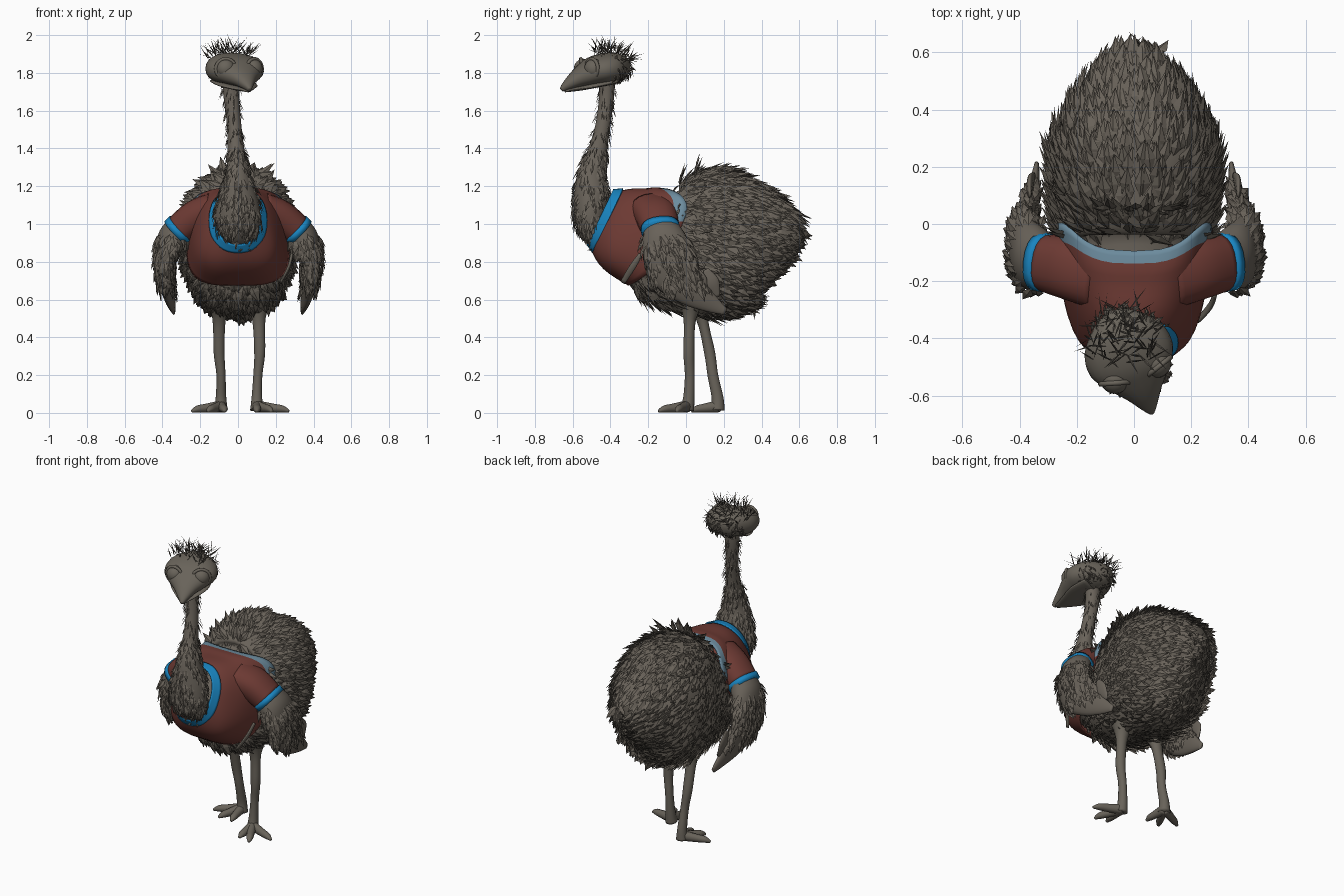
import bpy, bmesh, math, random
from mathutils import Vector, Matrix

random.seed(4)
cube = bpy.data.objects.get("Cube")
if cube:
    bpy.data.objects.remove(cube)


def material(name, rgb):
    m = bpy.data.materials.new(name)
    m.use_nodes = True
    m.diffuse_color = (*rgb, 1)
    bsdf = next(n for n in m.node_tree.nodes if n.type == 'BSDF_PRINCIPLED')
    bsdf.inputs["Base Color"].default_value = (*rgb, 1)
    bsdf.inputs["Roughness"].default_value = 0.9
    return m


PLUMAGE = material("grey brown plumage", (.14, .122, .1))
SKIN = material("warm grey skin", (.14, .125, .102))
HAIR = material("dark hair", (.1, .088, .073))
RED = material("brick red cloth", (.155, .043, .034))
BLUE = material("bright blue trim", (.01, .235, .53))
STEEL = material("pale steel blue trim", (.15, .26, .34))
X, Y, Z = Vector((1, 0, 0)), Vector((0, 1, 0)), Vector((0, 0, 1))


def finish(name, bm, mat, smooth=True):
    me = bpy.data.meshes.new(name)
    bm.to_mesh(me)
    bm.free()
    me.materials.append(mat)
    for p in me.polygons:
        p.use_smooth = smooth
    ob = bpy.data.objects.new(name, me)
    bpy.context.collection.objects.link(ob)
    return ob


def spline(rows, steps):
    """Catmull-Rom through rows of any dimension."""
    rows = [Vector(r) for r in rows]
    out = []
    for i in range(len(rows) - 1):
        p0, p1 = rows[max(i - 1, 0)], rows[i]
        p2, p3 = rows[i + 1], rows[min(i + 2, len(rows) - 1)]
        for k in range(steps):
            t = k / steps
            out.append(p1 + (p2 - p0) * (t / 2)
                       + (p0 * 2 - p1 * 5 + p2 * 4 - p3) * (t * t / 2)
                       + (p1 * 3 - p0 - p2 * 3 + p3) * (t ** 3 / 2))
    return out + [rows[-1]]


def loft(name, rows, mat, ref=X, n=20, steps=4, power=(1, 1), caps=True, flip=1):
    """Skin of rounded rings; each row is x, y, z, radius along ref, other radius.
    A power below 1 squares the ring, blended from the first ring to the last."""
    rows = spline(rows, steps)
    pts = [Vector((r[0] * flip, r[1], r[2])) for r in rows]
    bm = bmesh.new()
    rings = []
    for i, (r, c) in enumerate(zip(rows, pts)):
        t = (pts[min(i + 1, len(pts) - 1)] - pts[max(i - 1, 0)]).normalized()
        u = (ref - t * ref.dot(t)).normalized()
        v = t.cross(u)
        e = power[0] + (power[1] - power[0]) * i / (len(rows) - 1)
        ring = []
        for k in range(n):
            a = math.tau * k / n
            cs, sn = [math.copysign(abs(f) ** e, f) for f in (math.cos(a), math.sin(a))]
            ring.append(bm.verts.new(c + u * (r[3] * cs) + v * (r[4] * sn)))
        rings.append(ring)
    for a, b in zip(rings, rings[1:]):
        for k in range(n):
            bm.faces.new((a[k], a[(k + 1) % n], b[(k + 1) % n], b[k]))
    if caps:
        bm.faces.new(rings[0])
        bm.faces.new(rings[-1])
    bmesh.ops.recalc_face_normals(bm, faces=bm.faces)
    return finish(name, bm, mat)


def feathers(name, src, count, length, width, flow, lift, mat, keep=lambda p: True, mess=.25):
    """Scatter folded leaf shapes over a surface, combed along flow."""
    me = src.data
    polys = list(me.polygons)
    bm = bmesh.new()
    for f in random.choices(polys, [q.area for q in polys], k=count):
        c = [me.vertices[i].co for i in f.vertices]
        p = c[0].lerp(c[1], random.random()).lerp(c[-1].lerp(c[2], random.random()), random.random())
        n = f.normal
        if not keep(p):
            continue
        d = Vector(flow) + Vector([random.uniform(-mess, mess) for _ in range(3)])
        d = ((d - n * d.dot(n)).normalized() + n * lift * random.uniform(.5, 1.4)).normalized()
        side = d.cross(n).normalized()
        up = side.cross(d)
        ln, w = length * random.uniform(.7, 1.25), width * random.uniform(.8, 1.2)
        mid = p + d * ln * .45
        base, right, ridge, left, tip = [bm.verts.new(q) for q in (
            p, mid + side * w, mid + up * w * .35, mid - side * w, p + d * ln)]
        for tri in ((base, right, ridge), (base, ridge, left), (ridge, right, tip), (ridge, tip, left)):
            bm.faces.new(tri)
    return finish(name, bm, mat, False)


# Plump body
body = loft("body", [(0, -.42, 1.02, .09, .09), (0, -.31, .965, .2, .205), (0, -.2, .925, .245, .252),
                     (0, -.08, .882, .262, .315), (0, .05, .885, .28, .36), (0, .15, .9, .288, .388),
                     (0, .27, .94, .283, .355), (0, .4, .965, .227, .262), (0, .51, .985, .15, .168),
                     (0, .58, 1.0, .07, .07)], PLUMAGE, n=32, power=(.93, .93))


def behind_shirt(p):
    sweep = .01 + .13 * abs(p.x / .27) ** 3
    return .88 * (p.y + .215) - .47 * (p.z - .94) > sweep


feathers("body_feathers", body, 3100, .1, .022, (0, 1, -.35), .3, PLUMAGE, behind_shirt)

# Neck with shaggy lower part and bristly upper part
neck = loft("neck", [(-.035, -.42, 1.78, .05, .045), (-.035, -.42, 1.68, .042, .04),
                     (-.02, -.44, 1.52, .038, .04), (-.01, -.47, 1.38, .046, .052),
                     (0, -.5, 1.26, .068, .075), (0, -.5, 1.14, .105, .095),
                     (0, -.505, 1.02, .12, .085), (0, -.49, .94, .09, .055),
                     (0, -.47, .9, .03, .03)], PLUMAGE)
feathers("neck_feathers", neck, 650, .06, .013, (0, 0, -1), .22, PLUMAGE, lambda p: p.z < 1.4)
feathers("neck_bristles", neck, 400, .05, .005, (0, .1, -1), .4, PLUMAGE, lambda p: p.z >= 1.35)

# Head turned slightly to its left
yaw = math.radians(21)
turn = Matrix.Translation((-.03, -.42, 0)) @ Matrix.Rotation(yaw, 4, 'Z')
head = loft("head", [(0, .125, 1.83, .03, .03), (0, .09, 1.83, .085, .065), (0, .02, 1.825, .145, .083),
                     (0, -.06, 1.812, .155, .078), (0, -.12, 1.79, .118, .062), (0, -.18, 1.762, .066, .042),
                     (0, -.235, 1.728, .027, .022), (0, -.255, 1.71, .01, .012)], SKIN, n=24, power=(.9, .9))
lower_beak = loft("lower_beak", [(0, .02, 1.757, .12, .02), (0, -.08, 1.735, .112, .016),
                                 (0, -.16, 1.717, .065, .012), (0, -.235, 1.705, .015, .008)], SKIN)
for ob in (head, lower_beak):
    ob.data.transform(turn)
    ob.data.update()
for side, label in ((1, "left"), (-1, "right")):
    spot = turn @ Vector((side * .077, -.1, 1.822))
    bm = bmesh.new()
    bmesh.ops.create_uvsphere(bm, u_segments=20, v_segments=12, radius=.053,
                              matrix=Matrix.Translation(spot))
    finish(label + "_eye", bm, SKIN)
    bpy.ops.mesh.primitive_torus_add(major_radius=.052, minor_radius=.01, major_segments=24, minor_segments=6,
                                     location=turn @ Vector((side * .081, -.115, 1.822)),
                                     rotation=(math.pi / 2, 0, yaw + side * .3))
    rim = bpy.context.object
    rim.name = label + "_eye_rim"
    rim.data.materials.append(SKIN)
    bpy.ops.object.shade_smooth()

# Messy hair on crown and nape
feathers("crown_hair", head, 480, .1, .004, (0, .3, .4), .95, HAIR,
         lambda p: p.z > 1.85 and -.49 < p.y and abs(p.x + .04) < .11, .8)
feathers("nape_hair", head, 420, .045, .007, (0, .3, -.6), .35, HAIR, lambda p: p.y > -.38, .6)

# Shirt with the sides of its hem swept back and a pale band along the back hem
shirt = loft("shirt", [(0, -.44, 1.03, .12, .158), (0, -.39, 1.005, .178, .205),
                       (0, -.31, .965, .24, .248), (0, -.215, .93, .275, .272)],
             RED, n=48, power=(.9, .55), caps=False)
shirt.data.materials.append(STEEL)
for f in shirt.data.polygons:
    if f.index >= 48 * 10 and f.center.z > 1:
        f.material_index = 1
for v in shirt.data.vertices:
    back = min(max((v.co.y + .42) / .2, 0), 1)
    top = min(max((v.co.z - 1) / .15, 0), 1)
    v.co.y += (.03 * top + .17 * abs(v.co.x / .275) ** 3) * back
collar = loft("collar", [(0, -.455, 1.037, .122, .163), (0, -.415, 1.018, .155, .19)],
              BLUE, n=40, power=(.9, .88), caps=False)
for ob in (shirt, collar):
    ob.modifiers.new("cloth", 'SOLIDIFY').thickness = .008
loft("hem_flap", [(.285, -.24, .84, .008, .012), (.268, -.285, .77, .008, .018),
                  (.225, -.335, .69, .006, .014)], SKIN, n=10)

# Sleeves and wings
for side, label in ((1, "left"), (-1, "right")):
    loft(label + "_sleeve", [(.12, -.18, 1.085, .12, .085), (.22, -.155, 1.04, .112, .09),
                             (.31, -.135, .97, .1, .082)], RED, ref=Y, power=(.9, .85), flip=side)
    loft(label + "_cuff", [(.303, -.137, .98, .104, .086), (.329, -.132, .955, .103, .085)],
         BLUE, ref=Y, steps=1, power=(.85, .85), flip=side)
    wing = loft(label + "_wing", [(.31, -.13, 1.0, .06, .085), (.345, -.12, .93, .078, .115),
                                  (.382, -.095, .84, .058, .128), (.385, -.055, .74, .045, .125),
                                  (.37, .03, .65, .03, .09), (.35, .13, .58, .02, .05),
                                  (.34, .21, .535, .008, .018)], PLUMAGE, flip=side)
    feathers(label + "_wing_feathers", wing, 480, .075, .019, (0, .35, -1), .22, PLUMAGE,
             lambda p: .66 < p.z < .95)
    # Broad overlapping plumes at the wing's trailing edge
    for k in range(4):
        y, z = -.09 + .065 * k, .72 - .01 * k
        loft(f"{label}_wing_plume_{k + 1}", [(.395 - .01 * k, y, z + .07, .006, .015),
                                             (.4 - .012 * k, y + .03, z, .012, .042),
                                             (.385 - .012 * k, y + .065, z - .075, .005, .012)],
             PLUMAGE, n=12, flip=side)

# Legs and three-toed feet, one leg stepping forward
legs = {
    "left": ([(.11, .03, .63, .08, .09), (.11, .02, .5, .036, .034), (.115, .015, .32, .029, .029),
              (.105, .02, .2, .024, .026), (.1, .015, .08, .028, .03), (.1, .005, .015, .036, .038)],
             [(.27, -.05), (.18, -.145), (.1, -.13)]),
    "right": ([(-.1, .05, .63, .08, .09), (-.1, .085, .5, .036, .032), (-.1, .125, .32, .029, .029),
               (-.09, .142, .2, .024, .028), (-.09, .167, .08, .028, .031), (-.09, .167, .015, .036, .038)],
              [(-.245, .1), (-.16, .03), (-.07, .03)]),
}
for label, (rows, tips) in legs.items():
    loft(label + "_leg", rows, SKIN, n=16)
    bx, by = rows[-1][:2]
    for k, (tx, ty) in enumerate(tips):
        loft(f"{label}_toe_{k + 1}", [(bx, by, .034, .032, .028),
                                      ((bx + tx) / 2, (by + ty) / 2, .025, .024, .023),
                                      (bx * .2 + tx * .8, by * .2 + ty * .8, .02, .019, .02),
                                      (tx, ty, .009, .007, .008)], SKIN, ref=Z, n=12)
